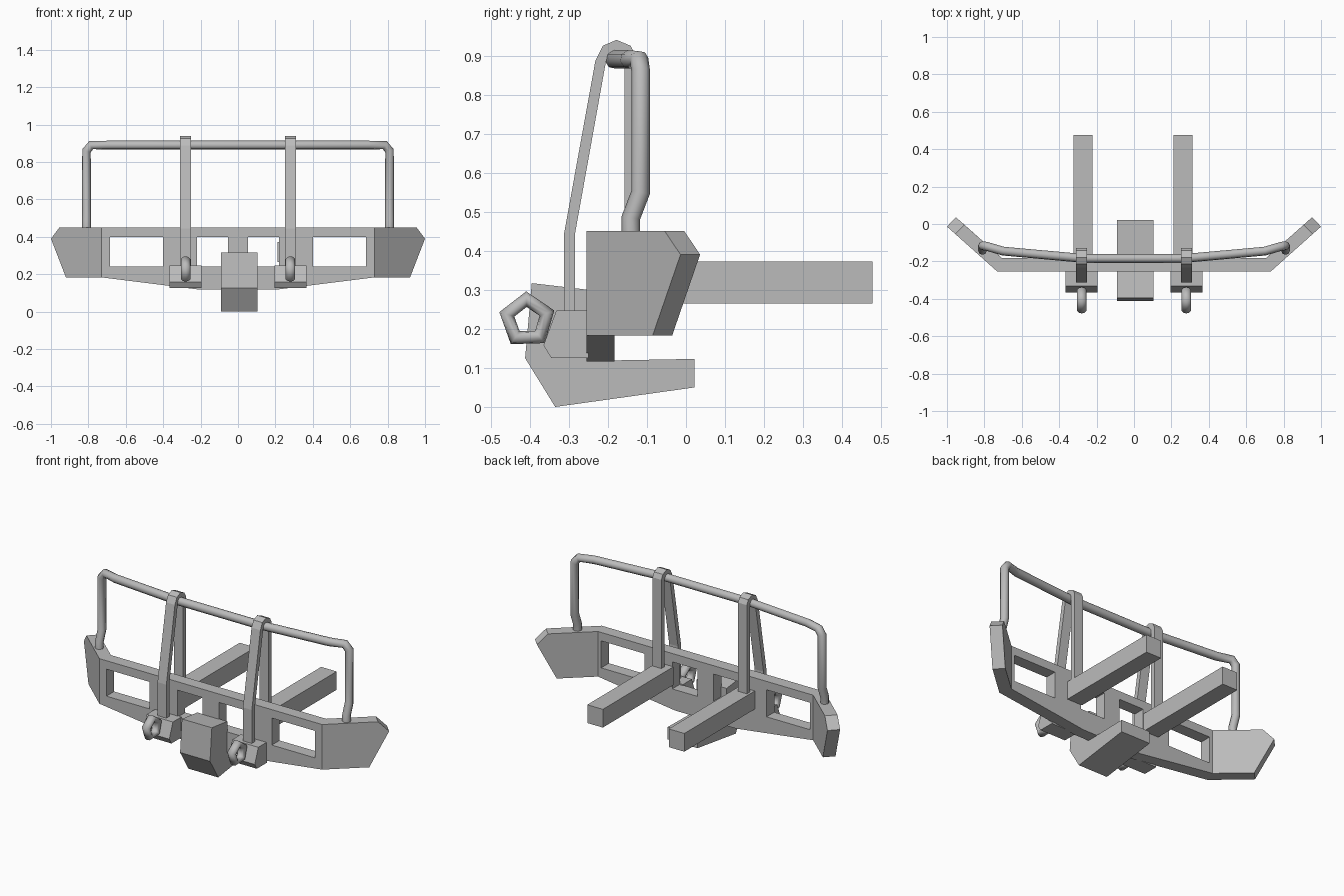
import bpy, bmesh
from mathutils import Vector

cube = bpy.data.objects.get("Cube")
if cube:
    bpy.data.objects.remove(cube, do_unlink=True)

steel = bpy.data.materials.new("grey steel")
steel.use_nodes = True
GREY = (0.5, 0.5, 0.5, 1)
steel.diffuse_color = GREY
steel.node_tree.nodes["Principled BSDF"].inputs["Base Color"].default_value = GREY


def loft(name, ring_a, ring_b):
    """Closed solid between two matching outlines."""
    bm = bmesh.new()
    a = [bm.verts.new(p) for p in ring_a]
    b = [bm.verts.new(p) for p in ring_b]
    bm.faces.new(a)
    bm.faces.new(b[::-1])
    for i in range(len(a)):
        j = (i + 1) % len(a)
        bm.faces.new((a[j], a[i], b[i], b[j]))
    bmesh.ops.recalc_face_normals(bm, faces=bm.faces)
    mesh = bpy.data.meshes.new(name)
    bm.to_mesh(mesh)
    bm.free()
    mesh.materials.append(steel)
    obj = bpy.data.objects.new(name, mesh)
    bpy.context.collection.objects.link(obj)
    return obj


def side_profile(name, yz, x, width):
    """Side outline extruded across x."""
    return loft(name, [(x - width / 2, y, z) for y, z in yz],
                [(x + width / 2, y, z) for y, z in yz])


def box(name, x0, x1, y0, y1, z0, z1):
    return side_profile(name, [(y0, z0), (y1, z0), (y1, z1), (y0, z1)],
                        (x0 + x1) / 2, x1 - x0)


FRONT, BACK, TOP, LOW = -0.255, -0.183, 0.45, 0.183
BEND, BEND_IN = 0.73, 0.705

# Bumper centre plate, with four windows cut through
half = [(0.2, 0.117), (BEND, LOW), (BEND, TOP)]
outline = half + [(-x, z) for x, z in half[::-1]]
plate = loft("bumper_plate", [(x, FRONT, z) for x, z in outline],
             [(max(-BEND_IN, min(BEND_IN, x)), BACK, z) for x, z in outline])
cutters = []
for s in (-1, 1):
    for inner, outer in ((0.053, 0.218), (0.40, 0.684)):
        x0, x1 = sorted((s * inner, s * outer))
        cut = box("window_cutter", x0, x1, -0.4, 0.0, 0.24, 0.40)
        cut.hide_render = True
        cutters.append(cut)
        mod = plate.modifiers.new("window", 'BOOLEAN')
        mod.operation = 'DIFFERENCE'
        mod.solver = 'EXACT'
        mod.object = cut
bpy.context.view_layer.update()
cut_mesh = bpy.data.meshes.new_from_object(
    plate.evaluated_get(bpy.context.evaluated_depsgraph_get()))
plate.modifiers.clear()
plate.data = cut_mesh
for cut in cutters:
    bpy.data.objects.remove(cut, do_unlink=True)

# Swept-back bumper wings
wing = [(BEND, LOW), (0.92, LOW), (1.0, 0.39), (0.955, TOP), (BEND, TOP)]
slope = (-0.014 - FRONT) / (1 - BEND)
for s, side in ((1, "left"), (-1, "right")):
    outer, inner = [], []
    for x, z in wing:
        y = FRONT + (x - BEND) * slope
        outer.append((s * x, y, z))
        inner.append((s * BEND_IN, BACK, z) if x == BEND
                     else (s * (x - 0.048), y + 0.05, z))
    loft(side + "_wing", outer, inner)

# Central winch housing
side_profile("winch_housing",
             [(-0.395, 0.317), (-0.25, 0.30), (-0.25, 0.118), (0.022, 0.123),
              (0.022, 0.05), (-0.335, 0.0), (-0.412, 0.125)], 0.007, 0.196)

# Hoops, shackles, their mounts and the chassis rails
hoop = [(-0.312, 0.245), (-0.312, 0.445), (-0.232, 0.887), (-0.213, 0.925),
        (-0.178, 0.94), (-0.142, 0.925), (-0.128, 0.898), (-0.128, 0.37),
        (-0.157, 0.37), (-0.157, 0.893), (-0.183, 0.912), (-0.205, 0.885),
        (-0.284, 0.445), (-0.284, 0.245)]
mount = [(-0.25, 0.247), (-0.332, 0.247), (-0.365, 0.158),
         (-0.345, 0.125), (-0.25, 0.125)]
for s, side in ((1, "left"), (-1, "right")):
    x = s * 0.28
    side_profile(side + "_hoop", hoop, x, 0.058)
    side_profile(side + "_shackle_mount", mount, x, 0.171)
    rail = s * 0.267 - 0.005
    box(side + "_chassis_rail", rail - 0.051, rail + 0.051,
        BACK, 0.477, 0.265, 0.373)

    bpy.ops.mesh.primitive_torus_add(major_segments=5, minor_segments=10,
                                     major_radius=0.054, minor_radius=0.02)
    ring = bpy.context.object
    ring.name = side + "_shackle"
    # Stand the ring in the side plane with one corner up
    for v in ring.data.vertices:
        p = v.co.copy()
        v.co = Vector((p.z * 1.3, -p.y, p.x))
    ring.data.flip_normals()
    bm = bmesh.new()
    bm.from_mesh(ring.data)
    bmesh.ops.recalc_face_normals(bm, faces=bm.faces)
    bm.to_mesh(ring.data)
    bm.free()
    ring.location = (x, -0.407, 0.222)
    ring.rotation_euler.x = 0.03
    ring.data.materials.append(steel)
    bpy.ops.object.shade_smooth()

# Bent tube guard
bar = [(0.27, -0.184, 0.89), (0.70, -0.145, 0.89), (0.785, -0.12, 0.89),
       (0.81, -0.116, 0.86), (0.81, -0.116, 0.55), (0.81, -0.141, 0.485),
       (0.81, -0.141, 0.43)]
path = [(-x, y, z) for x, y, z in bar[::-1]] + bar
curve = bpy.data.curves.new("guard_tube", 'CURVE')
curve.dimensions = '3D'
curve.bevel_depth = 0.024
curve.bevel_resolution = 2
curve.use_fill_caps = True
spline = curve.splines.new('POLY')
spline.points.add(len(path) - 1)
for point, co in zip(spline.points, path):
    point.co = (*co, 1)
spline.use_smooth = True
curve.materials.append(steel)
tube = bpy.data.objects.new("guard_tube", curve)
bpy.context.collection.objects.link(tube)
